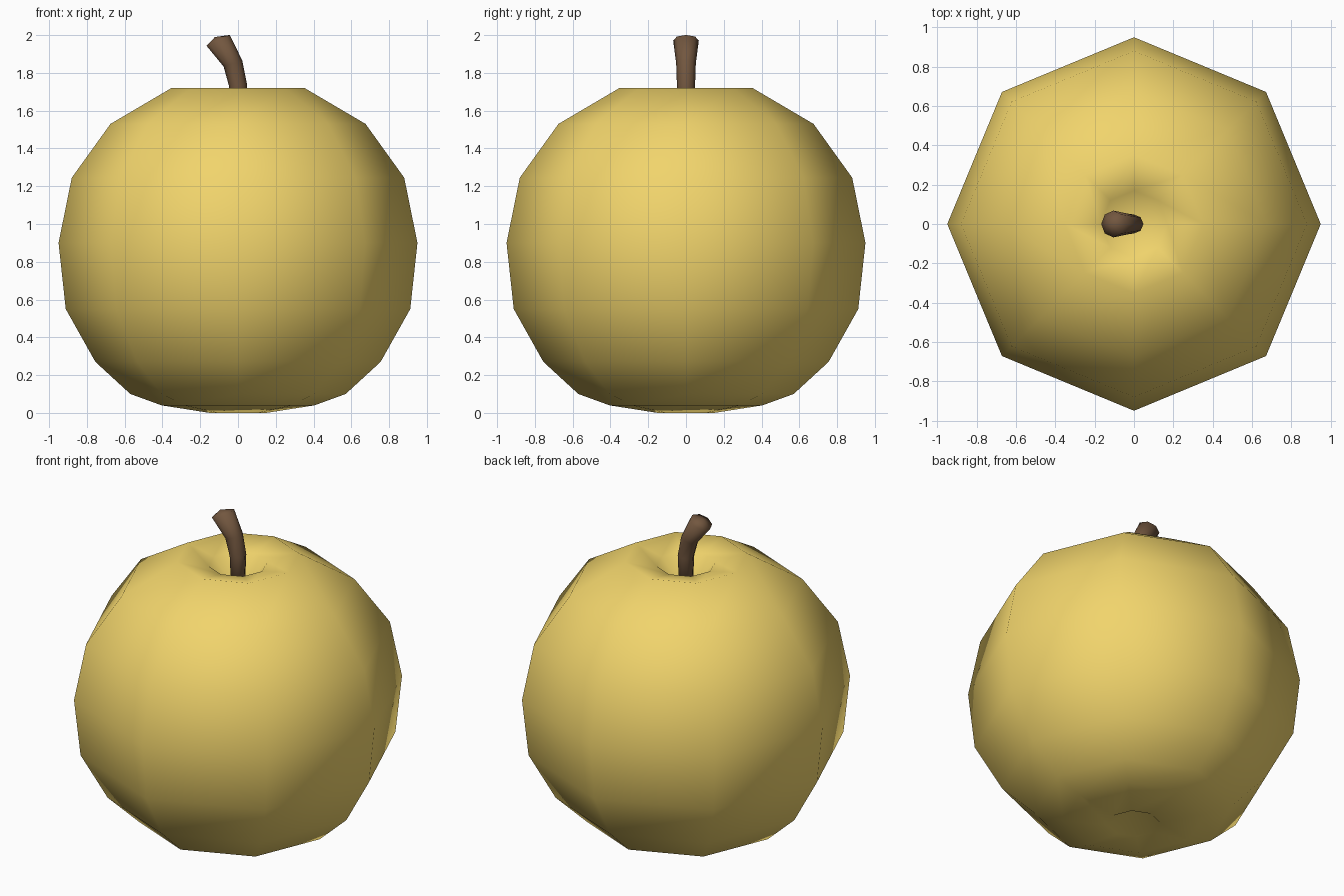
import bpy, bmesh
from math import sin, cos, pi, radians
from mathutils import Vector

if "Cube" in bpy.data.objects:
    bpy.data.objects.remove(bpy.data.objects["Cube"])

SIDES = 8


def material(name, color):
    m = bpy.data.materials.new(name)
    m.diffuse_color = color
    m.use_nodes = True
    m.node_tree.nodes["Principled BSDF"].inputs["Base Color"].default_value = m.diffuse_color
    return m


def skin(name, start, rings, end, mat):
    """Join 8-sided rings (centre x, centre z, radius, tilt) between two end points."""
    bm = bmesh.new()
    loops = []
    for cx, cz, r, tilt in rings:
        t = radians(tilt)
        loop = []
        for i in range(SIDES):
            a = 2 * pi * i / SIDES
            u = r * cos(a)
            loop.append(bm.verts.new((cx + u * cos(t), r * sin(a), cz + u * sin(t))))
        loops.append(loop)
    first, last = bm.verts.new(start), bm.verts.new(end)
    for i in range(SIDES):
        j = (i + 1) % SIDES
        bm.faces.new((first, loops[0][j], loops[0][i]))
        for a, b in zip(loops, loops[1:]):
            bm.faces.new((a[i], a[j], b[j], b[i]))
        bm.faces.new((loops[-1][i], loops[-1][j], last))
    bmesh.ops.recalc_face_normals(bm, faces=bm.faces)
    for f in bm.faces:
        f.smooth = True
    me = bpy.data.meshes.new(name)
    bm.to_mesh(me)
    bm.free()
    me.materials.append(mat)
    ob = bpy.data.objects.new(name, me)
    bpy.context.collection.objects.link(ob)
    return ob


# Fruit body: profile (radius, z) from the bottom hollow to the top hollow
profile = [(0.15, 0.0), (0.405, 0.04), (0.57, 0.10), (0.755, 0.27), (0.912, 0.55),
           (0.95, 0.90), (0.88, 1.245), (0.675, 1.53), (0.352, 1.72), (0.17, 1.68)]
skin("apple_body", (0, 0, 0.12), [(0, z, r, 0) for r, z in profile], (0, 0, 1.5),
     material("yellow_skin", (0.88, 0.66, 0.15, 1)))

# Bent stem, flaring towards a tilted, slightly domed tip
stem_rings = [(0.0, 1.54, 0.04, 0), (0.0, 1.735, 0.048, 4),
              (-0.027, 1.85, 0.052, 18), (-0.105, 1.972, 0.068, 25)]
stem = skin("stem", (0, 0, 1.53), stem_rings, (-0.122, 0, 1.99),
            material("brown_stem", (0.17, 0.095, 0.05, 1)))
